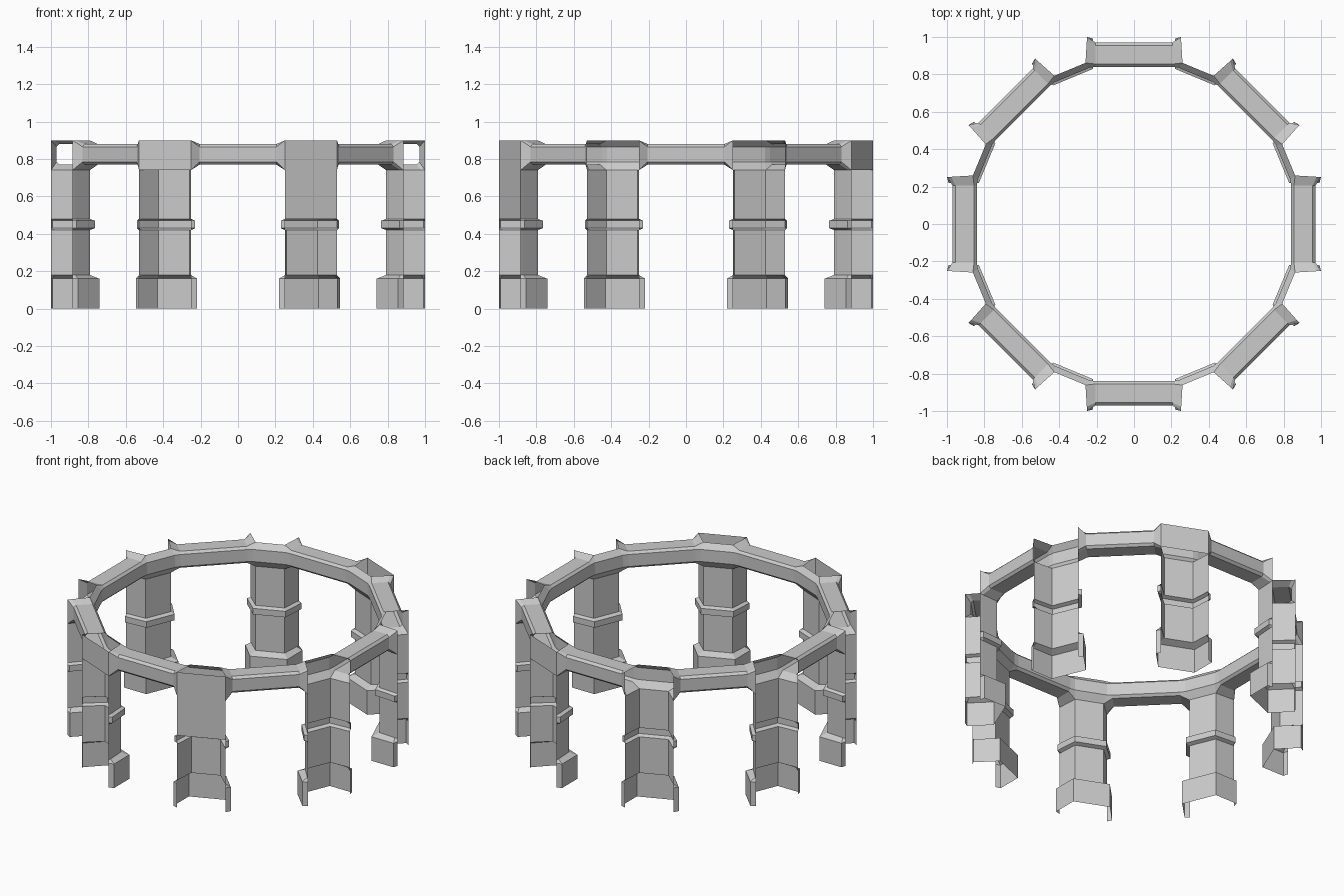
import bpy
from math import sin, cos, radians

if "Cube" in bpy.data.objects:
    bpy.data.objects.remove(bpy.data.objects["Cube"])


def polar(az, r, t, z):
    """Point at distance r along the azimuth, shifted sideways by t."""
    a = radians(az)
    return (r * cos(a) - t * sin(a), r * sin(a) + t * cos(a), z)


def loft(name, rows, closed=False):
    """Skin a sequence of equally long point rows with quads."""
    n = len(rows[0])
    verts = [p for row in rows for p in row]
    faces = []
    for i in range(len(rows) - 1):
        for j in range(n if closed else n - 1):
            k = (j + 1) % n
            faces.append((i * n + j, i * n + k, (i + 1) * n + k, (i + 1) * n + j))
    mesh = bpy.data.meshes.new(name)
    mesh.from_pydata(verts, [], faces)
    mesh.update()
    ob = bpy.data.objects.new(name, mesh)
    bpy.context.collection.objects.link(ob)
    return ob


# Half outlines of the open-backed pillar: (radius, sideways)
WALL = [(1.02, .15), (1.0, .141), (.895, .09)]
COLLAR = [(1.02, .15), (1.005, .168), (.87, .10)]
BASE = [(1.02, .15), (1.0, .177), (.85, .115)]
LEVELS = [(0, BASE), (.16, BASE), (.18, WALL), (.42, WALL), (.43, COLLAR),
          (.47, COLLAR), (.48, WALL), (.74, WALL)]

# Rim section on the inner side of each pillar: (radius, half width, z)
RIM = [(.895, .09, .74), (.863, .10, .785), (.863, .10, .865), (.895, .09, .90)]

# Hollow beam section (radius, z) and its flared end on the pillar side
BEAM = [(.84, .785), (.84, .865), (.855, .88), (.955, .88),
        (.97, .865), (.97, .785), (.955, .77), (.855, .77)]
FLARE = [RIM[1], RIM[2], RIM[3], (1.0, .141, .90), (1.02, .15, .90),
         (1.02, .15, .74), (1.0, .141, .74), RIM[0]]

for i in range(8):
    az = 22.5 + 45 * i
    # pillar shell with base and collar
    rows = []
    for z, half in LEVELS:
        outline = half + [(r, -t) for r, t in reversed(half)]
        rows.append([polar(az, r, t, z) for r, t in outline])
    loft(f"pillar_{i + 1}", rows)

    # rim joining neighbouring beams across the pillar
    loft(f"pillar_rim_{i + 1}",
         [[polar(az, r, s * t, z) for s in (-1, 1)] for r, t, z in RIM])

    # hollow beam with flared ends
    b = 45 * i
    loft(f"ring_beam_{i + 1}", [
        [polar(b - 22.5, r, t, z) for r, t, z in FLARE],
        [polar(b, r, -.205, z) for r, z in BEAM],
        [polar(b, r, .205, z) for r, z in BEAM],
        [polar(b + 22.5, r, -t, z) for r, t, z in FLARE],
    ], closed=True)

# flat outer panels closing some of the pillars
for name, az, z0 in (("front_right_panel", -67.5, .48),
                     ("front_left_panel", -112.5, .74),
                     ("back_right_panel", 67.5, .74)):
    loft(name, [[polar(az, 1.02, s * .15, z) for s in (-1, 1)] for z in (z0, .90)])
